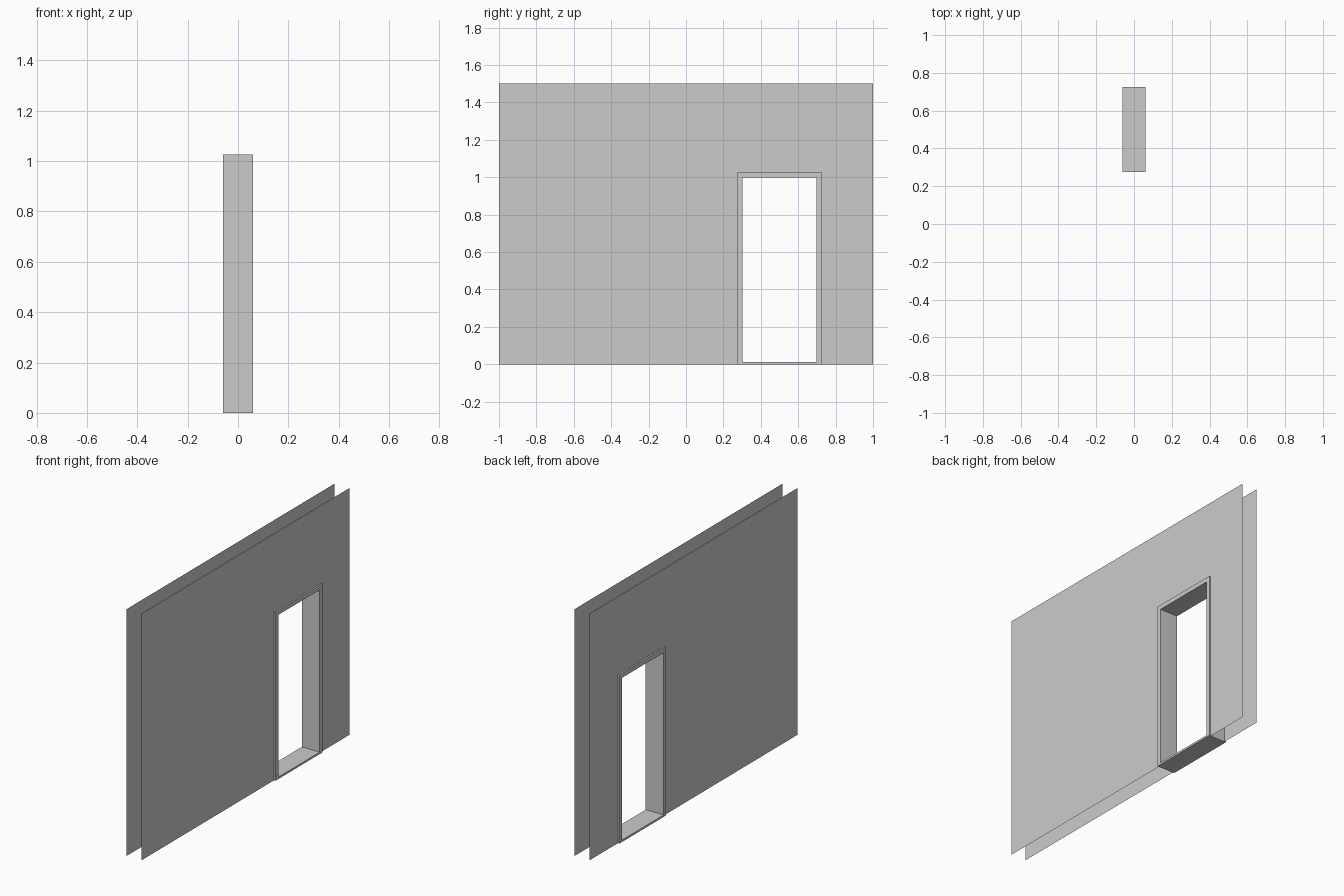
import bpy

if "Cube" in bpy.data.objects:
    bpy.data.objects.remove(bpy.data.objects["Cube"])


def make_mesh(name, verts, faces):
    mesh = bpy.data.meshes.new(name)
    mesh.from_pydata(verts, [], faces)
    mesh.update()
    obj = bpy.data.objects.new(name, mesh)
    bpy.context.collection.objects.link(obj)
    return obj


def arch(y0, y1, top, low=0.0):
    """Corner points of an upright rectangle in the wall plane."""
    return [(y0, low), (y0, top), (y1, top), (y1, low)]


# Wall: one thin sheet per side, notched around the doorway
def wall_sheet(name, x):
    outline = arch(-1, 1, 1.5)
    notch = arch(0.285, 0.715, 1.012)
    verts = [(x, y, z) for y, z in outline + notch]
    faces = [(0, 4, 5, 1), (1, 5, 6, 2), (2, 6, 7, 3)]
    if x < 0:
        faces = [f[::-1] for f in faces]
    return make_mesh(name, verts, faces)


wall_sheet("wall_right_face", 0.05)
wall_sheet("wall_left_face", -0.05)

# Door frame: closed rectangular ring with jambs, head and thin threshold
depth = 0.06
rings = []
for x in (-depth, depth):
    for loop in (arch(0.276, 0.724, 1.025), arch(0.301, 0.699, 0.998, 0.012)):
        rings += [(x, y, z) for y, z in loop]
faces = []
for i in range(4):
    j = (i + 1) % 4
    faces += [
        (i, j, j + 4, i + 4)[::-1],          # left casing
        (i + 8, j + 8, j + 12, i + 12),      # right casing
        (i, j, j + 8, i + 8),                # outside
        (i + 4, j + 4, j + 12, i + 12)[::-1] # reveal
    ]
frame = make_mesh("door_frame", rings, faces)

# Consistent outward normals on the frame
import bmesh
bm = bmesh.new()
bm.from_mesh(frame.data)
bmesh.ops.recalc_face_normals(bm, faces=bm.faces)
bm.to_mesh(frame.data)
bm.free()

# Sheets face outward
for name, sign in (("wall_right_face", 1), ("wall_left_face", -1)):
    mesh = bpy.data.objects[name].data
    if mesh.polygons[0].normal.x * sign < 0:
        mesh.flip_normals()
